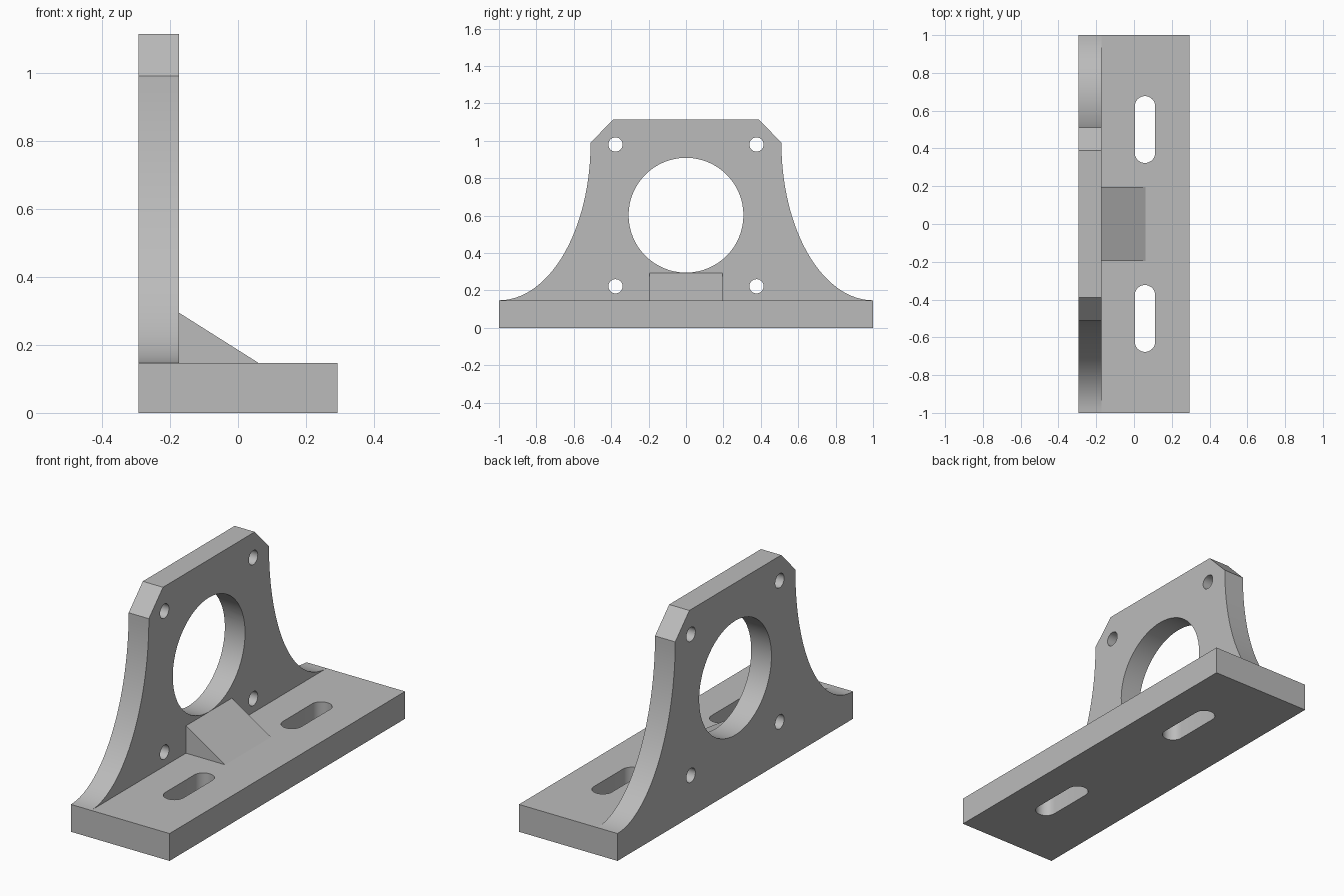
import bpy, bmesh
from math import sin, cos, pi
from mathutils import Vector

if "Cube" in bpy.data.objects:
    bpy.data.objects.remove(bpy.data.objects["Cube"], do_unlink=True)

steel = bpy.data.materials.new("plain_grey")
steel.use_nodes = True
GREY = (0.5, 0.5, 0.5, 1)
steel.diffuse_color = GREY
steel.node_tree.nodes["Principled BSDF"].inputs["Base Color"].default_value = GREY

BACK, FACE, FRONT = -0.293, -0.173, 0.293   # plate and base limits in x
BASE_TOP, TOP = 0.147, 1.113


def prism(name, outline, offset):
    """Extrude a closed outline of 3D points along an offset."""
    bm = bmesh.new()
    cap = bm.faces.new([bm.verts.new(p) for p in outline])
    ext = bmesh.ops.extrude_face_region(bm, geom=[cap])
    moved = [v for v in ext["geom"] if isinstance(v, bmesh.types.BMVert)]
    bmesh.ops.translate(bm, verts=moved, vec=Vector(offset))
    bmesh.ops.recalc_face_normals(bm, faces=bm.faces)
    mesh = bpy.data.meshes.new(name)
    bm.to_mesh(mesh)
    bm.free()
    mesh.materials.append(steel)
    obj = bpy.data.objects.new(name, mesh)
    bpy.context.collection.objects.link(obj)
    return obj


def combine(target, tool, operation):
    """Apply a boolean and remove the tool."""
    mod = target.modifiers.new("combine", "BOOLEAN")
    mod.operation, mod.solver, mod.object = operation, "EXACT", tool
    bpy.context.view_layer.objects.active = target
    bpy.ops.object.modifier_apply(modifier=mod.name)
    bpy.data.objects.remove(tool, do_unlink=True)


def arc(cx, cy, r, start, end, n):
    return [(cx + r * cos(start + (end - start) * i / n),
             cy + r * sin(start + (end - start) * i / n)) for i in range(n + 1)]


# Base slab
base = prism("mounting_bracket", [(BACK, -1, 0), (FRONT, -1, 0), (FRONT, 1, 0), (BACK, 1, 0)],
             (0, 0, BASE_TOP))

# Upright plate: elliptical flanks and chamfered top corners
SHOULDER_Y, SHOULDER_Z = 0.51, 0.99
flank = [(1 - (1 - SHOULDER_Y) * sin(t), SHOULDER_Z - (SHOULDER_Z - BASE_TOP) * cos(t))
         for t in (pi / 2 * i / 32 for i in range(33))]
half = flank + [(0.39, TOP)]
outline = half + [(-y, z) for y, z in reversed(half)]
plate = prism("upright_plate", [(BACK, y, z) for y, z in outline], (FACE - BACK, 0, 0))

# Central bore and four bolt holes through the plate
holes = [(0, 0.602, 0.307, 64)]
holes += [(y, z, 0.038, 32) for y in (-0.377, 0.377) for z in (0.222, 0.98)]
for y, z, r, n in holes:
    ring = arc(y, z, r, 0, 2 * pi, n)[:-1]
    cutter = prism("hole_cutter", [(BACK - 0.1, a, b) for a, b in ring], (0.4, 0, 0))
    combine(plate, cutter, "DIFFERENCE")

# Adjustment slots through the base
for y in (-0.5, 0.5):
    slot = arc(0.058, y + 0.123, 0.054, 0, pi, 16) + arc(0.058, y - 0.123, 0.054, pi, 2 * pi, 16)
    cutter = prism("slot_cutter", [(a, b, -0.1) for a, b in slot], (0, 0, 0.4))
    combine(base, cutter, "DIFFERENCE")

# Wedge gusset joining plate and base
gusset = prism("gusset", [(FACE, -0.195, BASE_TOP), (0.06, -0.195, BASE_TOP), (FACE, -0.195, 0.294)],
               (0, 0.39, 0))

# Fuse into a single solid
combine(base, plate, "UNION")
combine(base, gusset, "UNION")

# Smooth the curved walls, keep edges crisp
bpy.ops.object.select_all(action="DESELECT")
base.select_set(True)
bpy.context.view_layer.objects.active = base
bpy.ops.object.shade_smooth_by_angle(angle=pi / 6)
